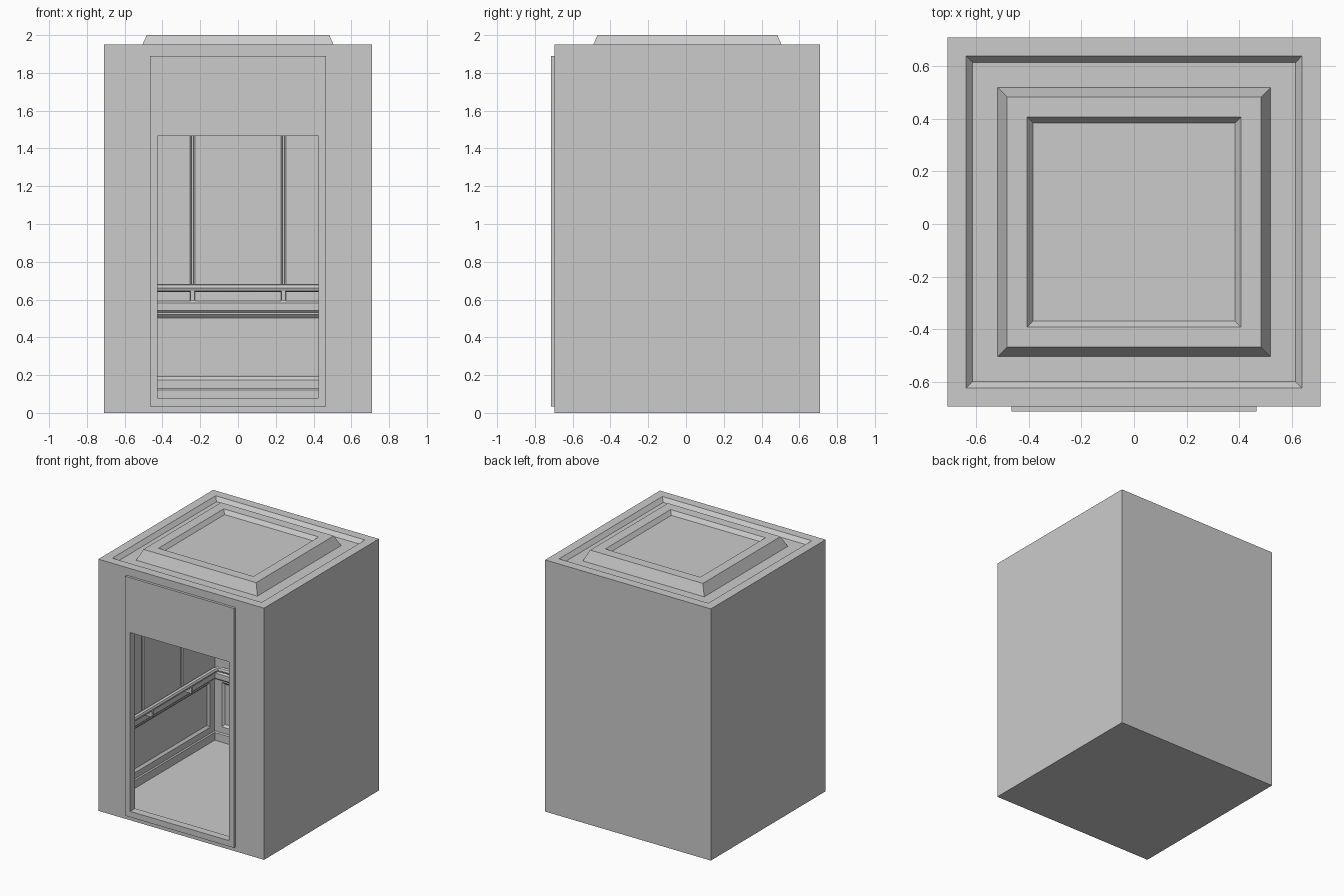
import bpy, bmesh, math
from mathutils import Matrix, Vector

cube = bpy.data.objects.get("Cube")
if cube:
    bpy.data.objects.remove(cube, do_unlink=True)

grey = bpy.data.materials.new("plain grey")
grey.use_nodes = True
COLOUR = (0.6, 0.6, 0.6, 1)
grey.diffuse_color = COLOUR
grey.node_tree.nodes["Principled BSDF"].inputs["Base Color"].default_value = COLOUR


def box_bm(lo, hi, bevel=0):
    lo, hi = Vector(lo), Vector(hi)
    bm = bmesh.new()
    bmesh.ops.create_cube(bm, size=1)
    for v in bm.verts:
        v.co = Vector([a + (b - a) * (c + 0.5) for a, b, c in zip(lo, hi, v.co)])
    if bevel:
        bmesh.ops.bevel(bm, geom=bm.edges[:], offset=bevel, segments=1, affect='EDGES')
    return bm


def finish(name, bm, matrix=Matrix()):
    bm.transform(matrix)
    mesh = bpy.data.meshes.new(name)
    bm.to_mesh(mesh)
    bm.free()
    mesh.materials.append(grey)
    obj = bpy.data.objects.new(name, mesh)
    bpy.context.collection.objects.link(obj)
    return obj


def box(name, lo, hi, bevel=0, matrix=Matrix()):
    return finish(name, box_bm(lo, hi, bevel), matrix)


def inset_steps(bm, axis, steps):
    """Inset the face looking along axis by successive (width, height) steps."""
    bm.normal_update()
    face = max(bm.faces, key=lambda f: f.normal.dot(Vector(axis)))
    for width, height in steps:
        bmesh.ops.inset_region(bm, faces=[face], thickness=width, depth=0, use_even_offset=True)
        for v in face.verts:
            v.co += Vector(axis) * height


def cut(obj, cutter):
    mod = obj.modifiers.new("cut", 'BOOLEAN')
    mod.operation, mod.solver, mod.object = 'DIFFERENCE', 'EXACT', cutter
    bpy.context.view_layer.objects.active = obj
    bpy.ops.object.modifier_apply(modifier=mod.name)


# Cabin shell with stepped roof
FLOOR, CEILING = 0.06, 1.88
bm = box_bm((-0.71, -0.695, 0), (0.71, 0.71, 1.95))
inset_steps(bm, (0, 0, 1), [(0.07, 0), (0.025, -0.03), (0.095, 0),
                            (0.037, 0.08), (0.076, 0), (0.023, -0.03)])
shell = finish("cabin_shell", bm)

# Door surround plate
surround = box("door_surround", (-0.467, -0.715, 0.035), (0.467, -0.69, 1.89))

# Hollow interior and doorway
room = box("room_cutter", (-0.67, -0.655, FLOOR), (0.67, 0.66, CEILING))
door = box("door_cutter", (-0.425, -0.8, 0.08), (0.425, -0.6, 1.465))
cut(shell, room)
cut(shell, door)
cut(surround, door)
for helper in (room, door):
    bpy.data.objects.remove(helper, do_unlink=True)

# Wall panelling: local y points outwards, so negative y stands into the room
HALF = 0.655
GROOVE = 0.24
for side, angle, dist in (("back", 0, 0.66), ("right", 90, 0.67), ("left", -90, 0.67)):
    m = Matrix.Rotation(math.radians(angle), 4, 'Z') @ Matrix.Translation((0, dist, 0))
    box(side + "_baseboard", (-HALF, -0.03, FLOOR - 0.02), (HALF, 0.01, 0.13), 0.01, m)

    # Lower wall with a recessed panel
    bm = box_bm((-HALF, -0.022, 0.105), (HALF, 0.01, 0.59))
    inset_steps(bm, (0, -1, 0), [(0.07, 0), (0.017, -0.016)])
    finish(side + "_lower_panel", bm, m)
    box(side + "_dado_moulding", (-HALF, -0.032, 0.53), (HALF, 0.01, 0.595), 0.012, m)

    # Upper panels separated by narrow grooves
    edges = [-HALF, -GROOVE, GROOVE, HALF]
    for i, (a, b) in enumerate(zip(edges, edges[1:])):
        box(f"{side}_upper_panel_{i + 1}", (a + 0.005, -0.022, 0.585),
            (b - 0.005, 0.01, CEILING + 0.01), 0.008, m)

    # Handrail brackets
    for label, u in (("a", -GROOVE), ("b", GROOVE)):
        box(f"{side}_bracket_arm_{label}", (u - 0.011, -0.11, 0.595), (u + 0.011, 0, 0.617), 0, m)
        box(f"{side}_bracket_post_{label}", (u - 0.011, -0.11, 0.595), (u + 0.011, -0.088, 0.65), 0, m)

# Handrail around three walls with cut corners
RX, RY, CORNER = 0.572, 0.56, 0.04
right_half = [(-RX, -0.6), (-RX, RY - CORNER), (-RX + 0.012, RY - 0.012), (-RX + CORNER, RY)]
path = right_half + [(-x, y) for x, y in reversed(right_half)]
curve = bpy.data.curves.new("handrail", 'CURVE')
curve.dimensions = '3D'
curve.bevel_depth = 0.021
curve.bevel_resolution = 2
curve.use_fill_caps = True
spline = curve.splines.new('POLY')
spline.points.add(len(path) - 1)
for p, (x, y) in zip(spline.points, path):
    p.co = (x, y, 0.661, 1)
curve.materials.append(grey)
rail = bpy.data.objects.new("handrail", curve)
bpy.context.collection.objects.link(rail)
bpy.ops.object.select_all(action='DESELECT')
rail.select_set(True)
bpy.context.view_layer.objects.active = rail
bpy.ops.object.convert(target='MESH')
bpy.ops.object.shade_smooth_by_angle(angle=math.radians(40))
